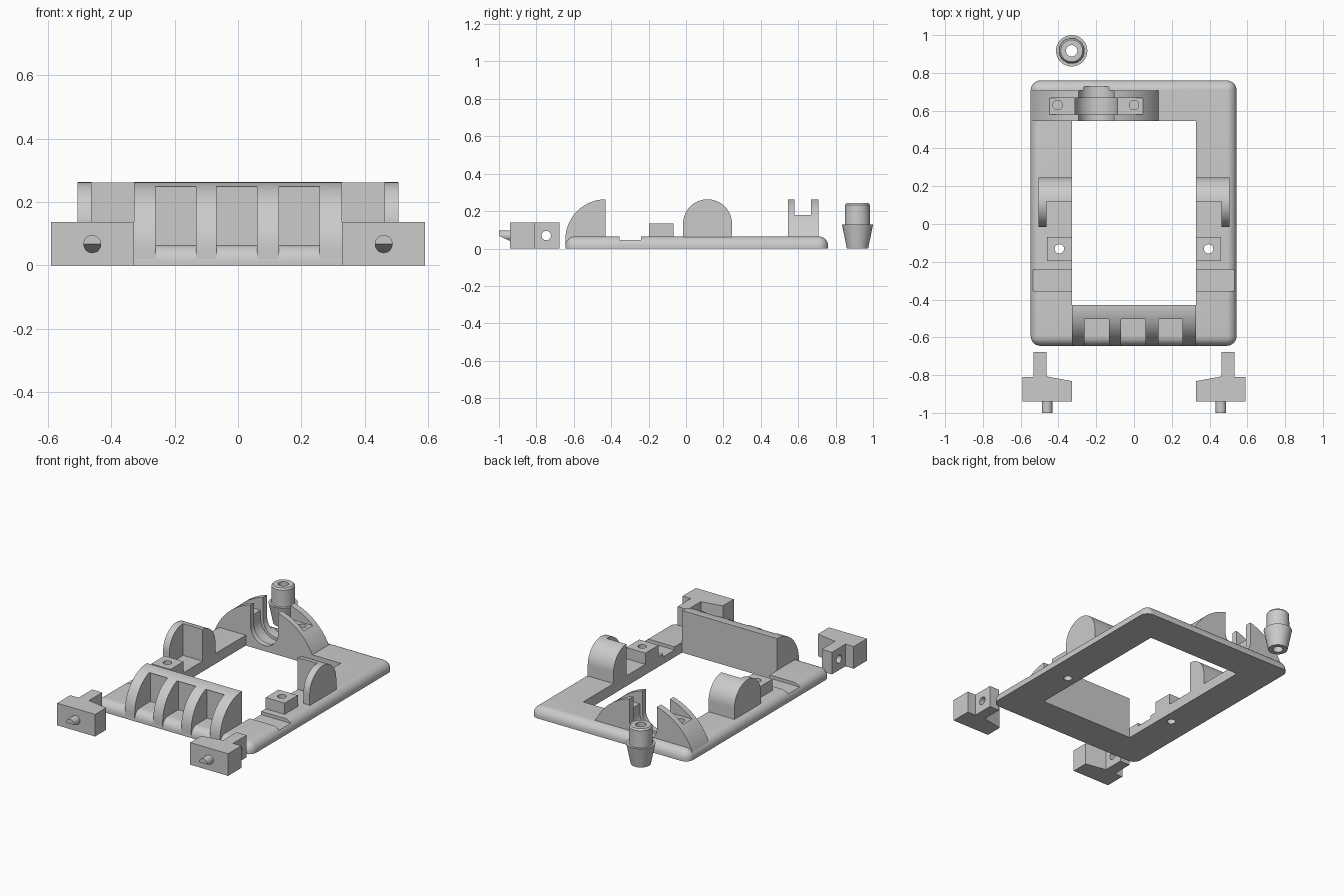
import bpy, bmesh, math
from mathutils import Vector

cube = bpy.data.objects.get("Cube")
if cube:
    bpy.data.objects.remove(cube, do_unlink=True)

grey = bpy.data.materials.new("plain grey")
grey.use_nodes = True
grey.diffuse_color = (0.6, 0.6, 0.6, 1)
grey.node_tree.nodes["Principled BSDF"].inputs["Base Color"].default_value = (0.6, 0.6, 0.6, 1)


def finish(name, bm):
    bmesh.ops.recalc_face_normals(bm, faces=bm.faces)
    mesh = bpy.data.meshes.new(name)
    bm.to_mesh(mesh)
    bm.free()
    mesh.materials.append(grey)
    obj = bpy.data.objects.new(name, mesh)
    bpy.context.collection.objects.link(obj)
    return obj


def prism(name, profile, axis, start, end):
    """Extrude a 2D profile along an axis."""
    def place(u, v, t):
        return {"x": (t, u, v), "y": (u, t, v), "z": (u, v, t)}[axis]
    bm = bmesh.new()
    low = bm.faces.new([bm.verts.new(place(u, v, start)) for u, v in profile])
    new = bmesh.ops.extrude_face_region(bm, geom=[low])["geom"]
    moved = [g for g in new if isinstance(g, bmesh.types.BMVert)]
    bmesh.ops.translate(bm, verts=moved, vec=Vector(place(0, 0, end - start)))
    return finish(name, bm)


def box(name, x, y, z):
    return prism(name, [(x[0], y[0]), (x[1], y[0]), (x[1], y[1]), (x[0], y[1])], "z", *z)


def arc(u, v, r, first=0, last=360, steps=48):
    count = steps if last - first == 360 else steps + 1
    angles = [math.radians(first + (last - first) * i / steps) for i in range(count)]
    return [(u + r * math.cos(a), v + r * math.sin(a)) for a in angles]


def combine(obj, other, operation="DIFFERENCE"):
    """Apply a boolean and throw the second object away."""
    mod = obj.modifiers.new("boolean", "BOOLEAN")
    mod.operation, mod.solver, mod.object = operation, "EXACT", other
    bpy.ops.object.select_all(action="DESELECT")
    obj.select_set(True)
    bpy.context.view_layer.objects.active = obj
    bpy.ops.object.modifier_apply(modifier=mod.name)
    bpy.data.objects.remove(other, do_unlink=True)


def smooth(obj):
    bpy.ops.object.select_all(action="DESELECT")
    obj.select_set(True)
    bpy.context.view_layer.objects.active = obj
    bpy.ops.object.shade_smooth_by_angle(angle=math.radians(30))


TOP = 0.065      # top of the base frame
IN = 0.328       # half width of the opening
SUNK = 0.02      # how far parts are set into the frame

# Base frame with rounded upper edges and a rectangular opening
frame = box("base_frame", (-0.547, 0.543), (-0.645, 0.76), (0, TOP))
bm = bmesh.new()
bm.from_mesh(frame.data)
edges = [e for e in bm.edges if max(v.co.z for v in e.verts) > 0.01]
bmesh.ops.bevel(bm, geom=edges, offset=0.052, segments=8, profile=0.5, affect="EDGES")
bm.to_mesh(frame.data)
bm.free()
combine(frame, box("opening", (-IN, IN), (-0.43, 0.545), (-1, 1)))

# Shallow cross grooves on both side rails
combine(frame, box("groove", (-1, 1), (-0.355, -0.24), (0.045, 1)))

# Front quarter-round rest with three pockets
rest = prism("front_rest", arc(-0.43, 0.048, 0.215, 90, 180, 24) + [(-0.645, 0.02), (-0.43, 0.02)],
             "x", -IN, IN)
for x in (-0.197, -0.004, 0.193):
    combine(rest, box("pocket", (x - 0.064, x + 0.064), (-1, -0.49), (0.0, 0.25)))
smooth(rest)

# Rear arched bracket: shallow arc, round cradle, cross slot and screw holes
bx, bz, radius = -0.2, -0.091, 0.366
spread = math.degrees(math.asin((TOP - SUNK - bz) / radius))
bracket = prism("rear_bracket", arc(bx, bz, radius, spread, 180 - spread), "y", 0.545, 0.708)


def cradle(r, start, end):
    profile = arc(bx, 0.13, r, 180, 360, 32) + [(bx + r, 0.5), (bx - r, 0.5)]
    return prism("cradle", profile, "y", start, end)


for part in (bracket, frame):
    combine(part, cradle(0.095, 0.5, 0.727))
    combine(part, cradle(0.113, 0.58, 0.668))
combine(bracket, box("slot", (bx - 0.258, bx + 0.252), (0.58, 0.668), (0.178, 1)))
for x in (bx - 0.205, bx + 0.2):
    combine(bracket, prism("screw_hole", arc(x, 0.63, 0.025, steps=24), "z", 0.07, 1))
smooth(bracket)

for side, label in ((-1, "right"), (1, "left")):
    def span(a, b):
        return sorted((side * a, side * b))

    # Round-topped cheek, its inner front half cut away
    profile = arc(0.115, 0.132, 0.131, 0, 180, 32) + [(-0.016, SUNK), (0.246, SUNK)]
    cheek = prism(label + "_cheek", profile, "x", *span(IN, 0.506))
    combine(cheek, box("cheek_cut", span(0.2, 0.463), (-1, 0.12), (TOP, 1)))
    smooth(cheek)

    # Small screw block with a hole through the frame below it
    block = box(label + "_screw_block", span(IN, 0.46), (-0.197, -0.068), (SUNK, 0.135))
    for part in (block, frame):
        combine(part, prism("hole", arc(side * 0.395, -0.132, 0.025, steps=24), "z", -1, 1))
    smooth(block)

    # Loose latch: slanted head, stem with cross hole, pin with a bevelled underside
    outline = [(0.59, -0.94), (0.59, -0.81), (0.533, -0.81), (0.533, -0.677),
               (0.463, -0.677), (0.463, -0.807), (IN, -0.832), (IN, -0.94)]
    latch = prism(label + "_latch", [(side * x, y) for x, y in outline], "z", 0, 0.138)
    combine(latch, prism("cross_hole", arc(-0.747, 0.069, 0.025, steps=24), "x", -1, 1))
    smooth(latch)
    pin = prism(label + "_latch_pin", arc(side * 0.46, 0.068, 0.028, steps=32), "y", -1.0, -0.93)
    wedge = [(-1.05, 0.09), (-0.94, 0.04), (-0.94, -0.1), (-1.05, -0.1)]
    combine(pin, prism("wedge", wedge, "x", *span(0.3, 0.6)))
    smooth(pin)

smooth(frame)

# Loose stepped plug, turned around its axis with a bore
profile = [(0.03, 0), (0.057, 0), (0.083, 0.128), (0.068, 0.128), (0.066, 0.233),
           (0.058, 0.243), (0.03, 0.243)]
bm = bmesh.new()
verts = [bm.verts.new((r, 0, z)) for r, z in profile]
ring = [bm.edges.new((verts[i - 1], verts[i])) for i in range(len(verts))]
bmesh.ops.spin(bm, geom=verts + ring, cent=(0, 0, 0), axis=(0, 0, 1),
               angle=math.tau, steps=48, use_duplicate=False)
bmesh.ops.remove_doubles(bm, verts=bm.verts, dist=0.0005)
bmesh.ops.translate(bm, verts=bm.verts, vec=Vector((-0.33, 0.917, 0)))
smooth(finish("plug", bm))
